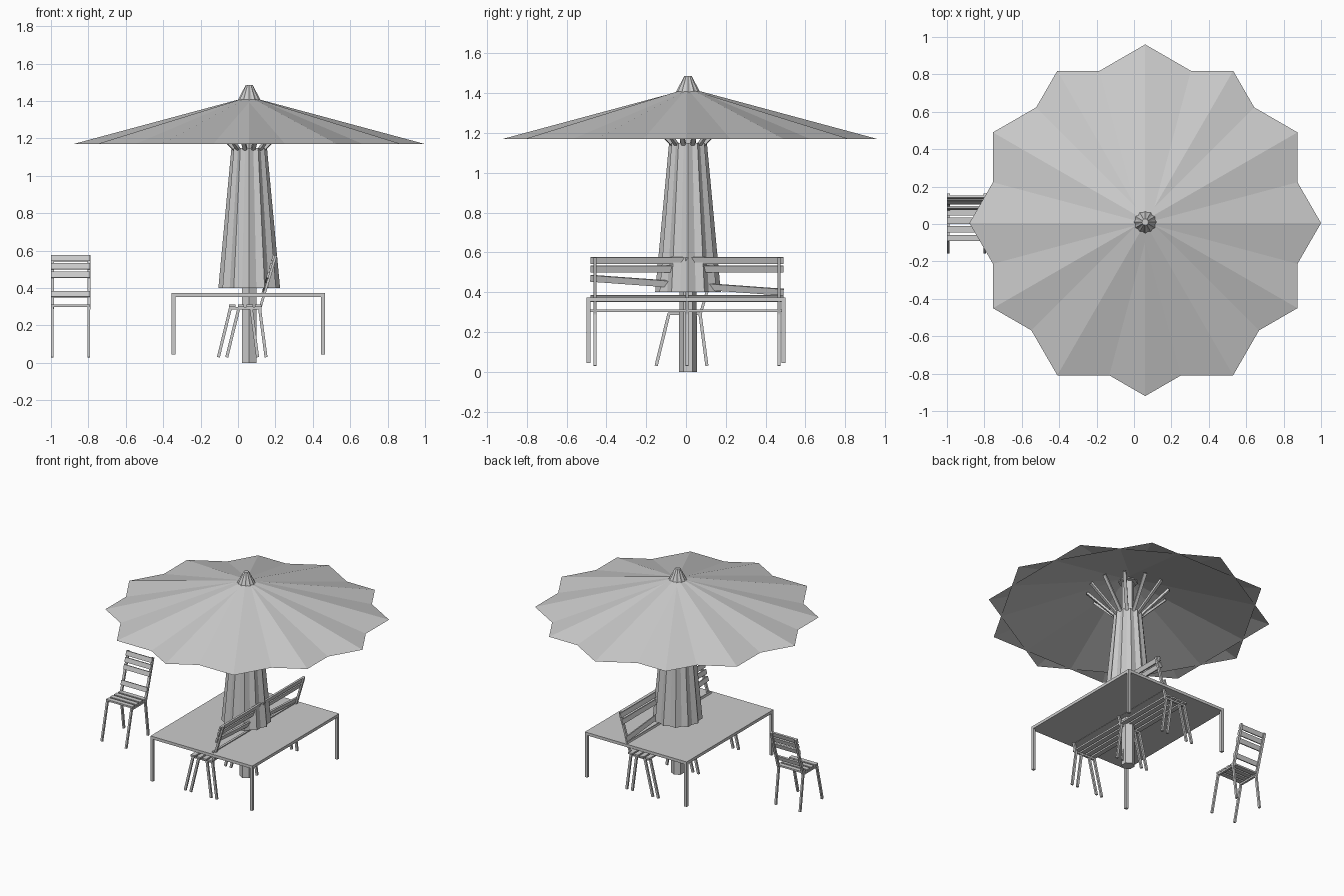
import bpy, bmesh, math
from mathutils import Vector, Matrix

cube = bpy.data.objects.get("Cube")
if cube:
    bpy.data.objects.remove(cube, do_unlink=True)

grey = bpy.data.materials.new("plain grey")
grey.use_nodes = True
colour = (0.6, 0.6, 0.6, 1)
grey.diffuse_color = colour
grey.node_tree.nodes["Principled BSDF"].inputs["Base Color"].default_value = colour


def finish(name, bm):
    mesh = bpy.data.meshes.new(name)
    bm.to_mesh(mesh)
    bm.free()
    mesh.materials.append(grey)
    obj = bpy.data.objects.new(name, mesh)
    bpy.context.collection.objects.link(obj)
    return obj


def beam(bm, a, b, width, depth, side=(1, 0, 0)):
    """Box from a to b; width is measured along the side direction."""
    a, b = Vector(a), Vector(b)
    along = (b - a).normalized()
    side = Vector(side)
    side = (side - along * side.dot(along)).normalized()
    other = along.cross(side)
    turn = Matrix((side, other, along)).transposed().to_4x4()
    size = Matrix.Diagonal((width, depth, (b - a).length, 1))
    bmesh.ops.create_cube(bm, size=1, matrix=Matrix.Translation((a + b) / 2) @ turn @ size)


def hex_frustum(name, r_low, r_high, low, high, turn=0, caps=False, y=0.01):
    bm = bmesh.new()
    place = Matrix.Translation((CX, y, (low + high) / 2)) @ Matrix.Rotation(turn, 4, "Z")
    bmesh.ops.create_cone(bm, cap_ends=caps, segments=6, radius1=r_low, radius2=r_high,
                          depth=high - low, matrix=place)
    return finish(name, bm)


# Parasol: each pleated part is two hexagonal cones, one turned by half a side
CX = 0.06
for i, y in enumerate((0.02, 0.005)):
    turn = math.radians(30 * i)
    hex_frustum(f"canopy_{i + 1}", 0.94, 0.03, 1.17, 1.415, turn, y=y)
    hex_frustum(f"finial_{i + 1}", 0.066, 0.018, 1.395, 1.487, turn, True)
    hex_frustum(f"folded_cover_{i + 1}", 0.165, 0.095, 0.40, 1.15, turn)
hex_frustum("pole", 0.045, 0.04, 0, 1.41, caps=True)

# Struts fanning out from the cover up to the canopy
bm = bmesh.new()
for i in range(12):
    a = math.radians(30 * i + 15)
    out = Vector((math.cos(a), math.sin(a), 0))
    centre = Vector((CX, 0.01, 0))
    beam(bm, centre + out * 0.07 + Vector((0, 0, 1.13)),
         centre + out * 0.27 + Vector((0, 0, 1.33)), 0.022, 0.015,
         (-out.y, out.x, 0))
finish("canopy_struts", bm)

# Table
X0, X1, Y = -0.355, 0.465, 0.5
bm = bmesh.new()
beam(bm, ((X0 + X1) / 2, 0, 0.352), ((X0 + X1) / 2, 0, 0.373), X1 - X0, 2 * Y)
finish("table_top", bm)
bm = bmesh.new()
for x in (X0 + 0.01, X1 - 0.01):
    for y in (Y - 0.01, 0.01 - Y):
        beam(bm, (x, y, 0.045), (x, y, 0.355), 0.02, 0.02)
finish("table_legs", bm)


def back_y(z):
    """Depth of the leaning backrest at height z."""
    return 0.075 + (z - 0.3) * 0.3


def seat_unit(name, length, frames, leg_gaps, place, tilted=False):
    """Slatted seat facing -y, centred on x, moved by the place matrix."""
    # Legs and back posts
    bm = bmesh.new()
    for x in frames:
        for gap in leg_gaps:
            beam(bm, (x, gap - 0.085, 0.295), (x, gap - 0.15, 0.03), 0.013, 0.016)
            beam(bm, (x, 0.07 - gap, 0.295), (x, 0.105 - gap, 0.03), 0.013, 0.016)
        beam(bm, (x, -0.09, 0.292), (x, 0.08, 0.292), 0.015, 0.012)
        beam(bm, (x, back_y(0.29), 0.29), (x, back_y(0.575), 0.575), 0.016, 0.014)
    finish(name + "_frame", bm).matrix_world = place

    # Seat slats
    half = length / 2
    bm = bmesh.new()
    for i in range(4):
        y = -0.075 + 0.046 * i
        beam(bm, (-half, y, 0.306), (half, y, 0.306), 0.012, 0.034, (0, 0, 1))
    finish(name + "_seat_slats", bm).matrix_world = place

    # Backrest slats, one of them hanging askew on the bench
    bm = bmesh.new()
    lean = (0, 0.3, 1)
    for z in (0.56, 0.517, 0.47, 0.368):
        drop = 0.035 if tilted and z == 0.47 else 0
        zl, zr = z - 2 * drop, z
        beam(bm, (-half, back_y(zl) - 0.01, zl), (half, back_y(zr) - 0.01, zr),
             0.033, 0.012, lean)
    finish(name + "_back_slats", bm).matrix_world = place


# Chair beside the table, and the long bench tucked under it
seat_unit("chair", 0.21, (-0.098, 0.098), (0,), Matrix.Translation((-0.895, 0, 0)))
bench_place = Matrix.Translation((0.045, 0.005, 0)) @ Matrix.Rotation(math.radians(-90), 4, "Z")
seat_unit("bench", 0.97, (-0.462, 0, 0.462), (0, 0.045), bench_place, True)
